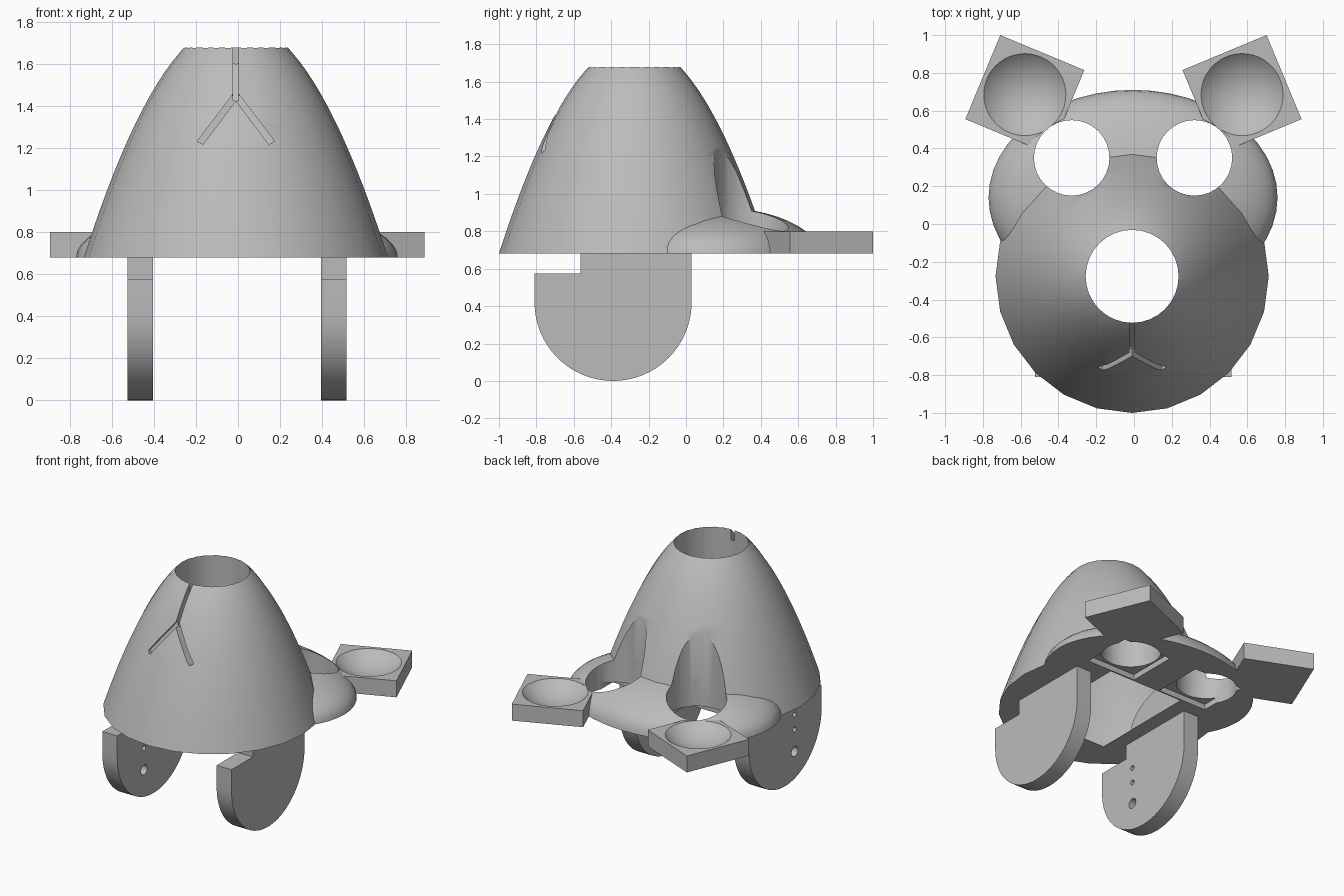
import bpy, bmesh, math
from mathutils import Matrix, Vector

cube = bpy.data.objects.get("Cube")
if cube:
    bpy.data.objects.remove(cube, do_unlink=True)

grey = bpy.data.materials.new("plain grey")
grey.use_nodes = True
COLOUR = (0.5, 0.5, 0.5, 1)
grey.diffuse_color = COLOUR
grey.node_tree.nodes["Principled BSDF"].inputs["Base Color"].default_value = COLOUR

BASE = 0.68           # underside of the head
CX, CY = -0.01, -0.277  # axis of the cone


def make(name, bm):
    bmesh.ops.recalc_face_normals(bm, faces=bm.faces)
    mesh = bpy.data.meshes.new(name)
    bm.to_mesh(mesh)
    bm.free()
    mesh.materials.append(grey)
    obj = bpy.data.objects.new(name, mesh)
    bpy.context.collection.objects.link(obj)
    return obj


def box(name, low, high):
    bm = bmesh.new()
    low, high = Vector(low), Vector(high)
    bmesh.ops.create_cube(bm, size=1, matrix=Matrix.Translation((low + high) / 2)
                          @ Matrix.Diagonal((*(high - low), 1)))
    return make(name, bm)


def cylinder(name, centre, radius, depth, sides=32, turn=Matrix()):
    bm = bmesh.new()
    bmesh.ops.create_cone(bm, cap_ends=True, segments=sides, radius1=radius, radius2=radius,
                          depth=depth, matrix=Matrix.Translation(centre) @ turn)
    return make(name, bm)


def bar(name, start, end, width, depth):
    # box running between two points, its depth measured across the slope
    start, end = Vector(start), Vector(end)
    along = (end - start).normalized()
    side = along.cross(Vector((0, 1, 0))).normalized()
    out = side.cross(along)
    turn = Matrix((side, out, along)).transposed().to_4x4()
    bm = bmesh.new()
    bmesh.ops.create_cube(bm, size=1, matrix=Matrix.Translation((start + end) / 2) @ turn
                          @ Matrix.Diagonal((width, depth, (end - start).length, 1)))
    return make(name, bm)


def cut(obj, cutters):
    bpy.context.view_layer.objects.active = obj
    for cutter in cutters:
        mod = obj.modifiers.new("cut", 'BOOLEAN')
        mod.operation = 'DIFFERENCE'
        mod.solver = 'EXACT'
        mod.object = cutter
        bpy.ops.object.modifier_apply(modifier=mod.name)


def smooth(obj):
    bpy.ops.object.select_all(action='DESELECT')
    obj.select_set(True)
    bpy.context.view_layer.objects.active = obj
    bpy.ops.object.shade_smooth_by_angle(angle=math.radians(32))


# Muzzle cone: a paraboloid lathed in rings
bm = bmesh.new()
SIDES, RINGS, TOP = 24, 20, 1.72
rings = []
for i in range(RINGS + 1):
    z = BASE + (TOP - BASE) * i / RINGS
    r = math.sqrt(0.06 + 0.463 * (1.68 - z))
    rings.append([bm.verts.new((CX + r * math.sin(math.tau * k / SIDES),
                                CY - r * math.cos(math.tau * k / SIDES), z))
                  for k in range(SIDES)])
for a, b in zip(rings, rings[1:]):
    for k in range(SIDES):
        n = (k + 1) % SIDES
        bm.faces.new((a[k], a[n], b[n], b[k]))
bm.faces.new(rings[0])
bm.faces.new(rings[-1])
cone = make("muzzle_cone", bm)

# Brow dome: upper half of a flattened ball
bm = bmesh.new()
bmesh.ops.create_uvsphere(bm, u_segments=48, v_segments=24, radius=1)
cutting = bmesh.ops.bisect_plane(bm, geom=bm.verts[:] + bm.edges[:] + bm.faces[:],
                                 plane_co=(0, 0, 0), plane_no=(0, 0, 1), clear_inner=True)
bmesh.ops.holes_fill(bm, edges=[e for e in bm.edges if e.is_boundary])
bm.transform(Matrix.Translation((-0.005, 0.14, BASE)) @ Matrix.Diagonal((0.765, 0.57, 0.25, 1)))
dome = make("brow_dome", bm)

# Shared cutters: snout hole, inner box cavity, eye holes and recesses under them
snout_hole = cylinder("snout_hole_cutter", (CX, CY, 1.2), 0.246, 2)
cavity = box("cavity_cutter", (-0.3, -0.67, 0.5), (0.3, 0.12, 1.13))
eye_holes, recesses = [], []
for s in (-1, 1):
    eye_holes.append(cylinder("eye_hole_cutter", (s * 0.325 - 0.005, 0.35, 1), 0.2, 2))
    x = sorted((s * 0.11, s * 0.5))
    recesses.append(box("recess_cutter", (x[0], 0.13, 0.5), (x[1], 0.5, BASE + 0.04)))

# Forked mouth groove
fork = (CX, -0.69, 1.45)
grooves = [bar("groove_cutter", (CX, -0.5, 1.72), fork, 0.026, 0.1)]
for s in (-1, 1):
    grooves.append(bar("groove_cutter", fork, (CX + s * 0.17, -0.765, 1.225), 0.03, 0.08))

cut(cone, [snout_hole, cavity] + eye_holes + recesses + grooves)
cut(dome, [snout_hole, cavity] + eye_holes + recesses)
smooth(cone)
smooth(dome)

# Ears: turned square slabs with a shallow round bowl
bowls = []
for s, side in ((-1, "right"), (1, "left")):
    place = Matrix.Translation((s * 0.575 - 0.003, 0.685, BASE + 0.06)) \
        @ Matrix.Rotation(s * math.radians(22.6), 4, 'Z')
    bm = bmesh.new()
    bmesh.ops.create_cube(bm, size=1, matrix=place @ Matrix.Diagonal((0.482, 0.482, 0.12, 1)))
    ear = make(side + "_ear", bm)
    bm = bmesh.new()
    bowl_r = 0.307
    bmesh.ops.create_uvsphere(bm, u_segments=48, v_segments=48, radius=bowl_r,
                              matrix=place @ Matrix.Translation((0, 0, bowl_r - 0.03)))
    bowl = make("bowl_cutter", bm)
    bowls.append(bowl)
    cut(ear, [bowl] + eye_holes + recesses)
    smooth(ear)
# clear the dome where the bowls sit
cut(dome, bowls)
smooth(dome)

# Side brackets: round-bottomed plates with a notch at the front top
pin_holes = [cylinder("pin_cutter", (-0.465, -0.5, z), r, 0.4, 20, Matrix.Rotation(math.pi / 2, 4, 'Y'))
             for z, r in ((0.48, 0.018), (0.37, 0.018), (0.21, 0.036))]
for s, side in ((-1, "right"), (1, "left")):
    bm = bmesh.new()
    outline = [(-0.565, BASE), (-0.565, 0.575), (-0.81, 0.575)]
    outline += [(-0.39 - 0.42 * math.cos(a), 0.42 - 0.42 * math.sin(a))
                for a in (math.pi * i / 32 for i in range(33))]
    outline.append((0.03, BASE))
    x = s * 0.46 - 0.005
    face = bm.faces.new([bm.verts.new((x - 0.06, y, z)) for y, z in outline])
    out = bmesh.ops.extrude_face_region(bm, geom=[face])
    bmesh.ops.translate(bm, vec=(0.12, 0, 0),
                        verts=[v for v in out["geom"] if isinstance(v, bmesh.types.BMVert)])
    bracket = make(side + "_bracket", bm)
    if s < 0:
        cut(bracket, pin_holes)
    smooth(bracket)

# Remove the cutters
for obj in [o for o in bpy.data.objects if "_cutter" in o.name]:
    bpy.data.objects.remove(obj, do_unlink=True)
